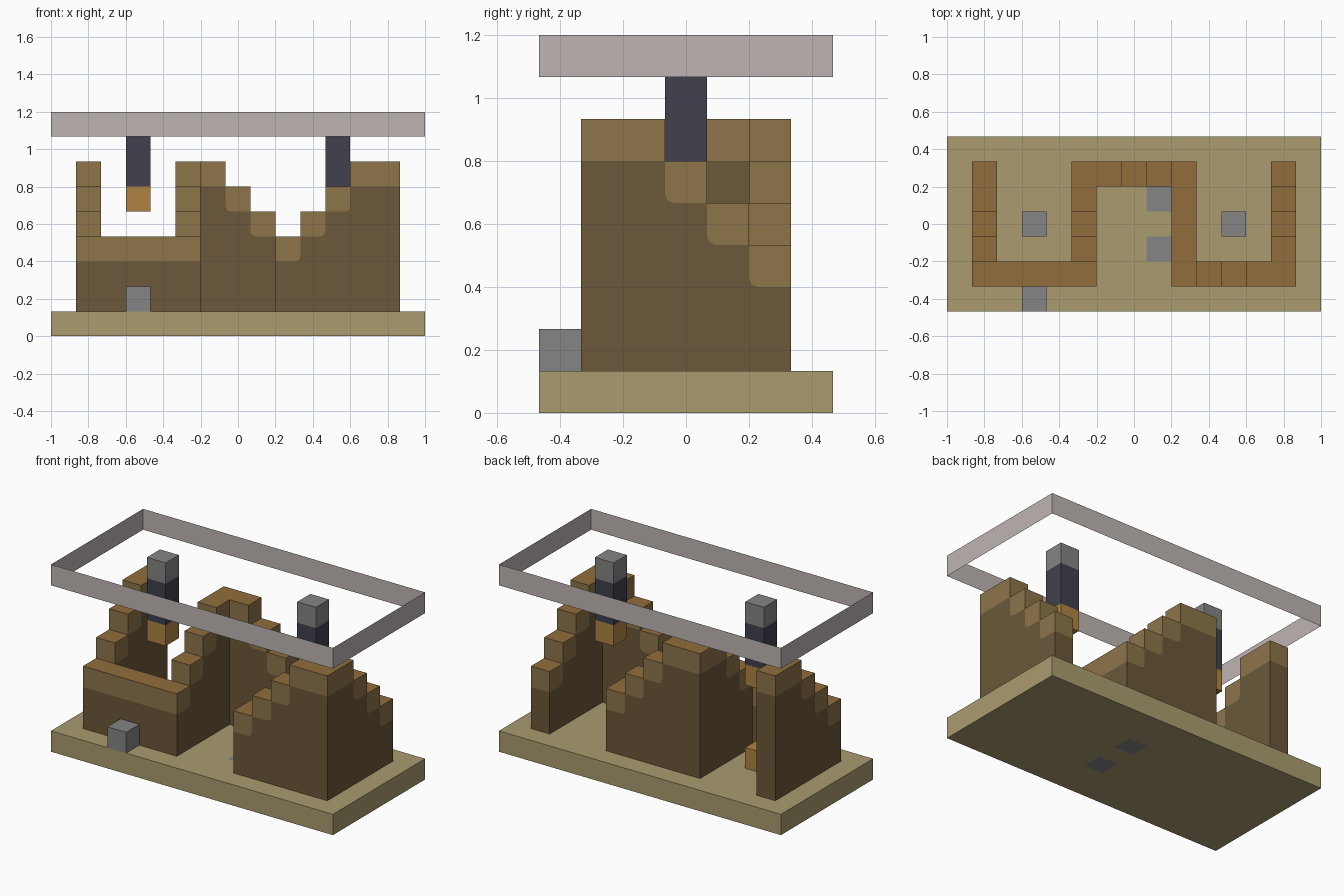
import bpy
import bmesh
from mathutils import Vector

if "Cube" in bpy.data.objects:
    bpy.data.objects.remove(bpy.data.objects["Cube"])

U = 2 / 15            # one grid cell
CUT = 0.2             # rounding of the turf edge, in cells
ORIGIN = Vector((-7.5, -3.5, 0))


def material(name, r, g, b):
    def linear(c):
        c /= 255
        return c / 12.92 if c <= 0.04045 else ((c + 0.055) / 1.055) ** 2.4
    colour = (linear(r), linear(g), linear(b), 1)
    m = bpy.data.materials.new(name)
    m.use_nodes = True
    m.diffuse_color = colour
    m.node_tree.nodes["Principled BSDF"].inputs["Base Color"].default_value = colour
    return m


sand = material("sand", 170, 156, 111)
stone = material("grey stone", 133, 133, 133)
slate = material("dark slate", 65, 64, 77)
dirt = material("brown dirt", 107, 88, 58)
turf_side = material("turf side", 141, 117, 74)
turf_top = material("turf top", 145, 109, 60)
amber = material("amber", 175, 132, 66)
pale = material("pale stone", 190, 181, 180)


def finish(name, bm, *materials):
    """Turn a mesh in cell units into a scaled, centred object."""
    bmesh.ops.recalc_face_normals(bm, faces=bm.faces)
    for v in bm.verts:
        v.co = (v.co + ORIGIN) * U
    mesh = bpy.data.meshes.new(name)
    bm.to_mesh(mesh)
    bm.free()
    for m in materials:
        mesh.materials.append(m)
    obj = bpy.data.objects.new(name, mesh)
    bpy.context.collection.objects.link(obj)
    return obj


def extrude(bm, faces, offset):
    """Give flat faces a thickness, keeping the starting faces."""
    new = bmesh.ops.extrude_face_region(bm, geom=faces, use_keep_orig=True)["geom"]
    verts = [v for v in new if isinstance(v, bmesh.types.BMVert)]
    bmesh.ops.translate(bm, verts=verts, vec=offset)


def block(name, col, row, z, height, mat):
    bm = bmesh.new()
    bmesh.ops.create_cube(bm, size=1)
    bmesh.ops.scale(bm, verts=bm.verts, vec=(1, 1, height))
    bmesh.ops.translate(bm, verts=bm.verts, vec=(col + 0.5, row + 0.5, z + height / 2))
    return finish(name, bm, mat)


def prism(name, outline, start, along_x, *materials):
    """Extrude a (distance, height) outline one cell thick."""
    col, row = start
    bm = bmesh.new()
    if along_x:
        pts, depth = [(col + d, row, z) for d, z in outline], (0, 1, 0)
    else:
        pts, depth = [(col, row + d, z) for d, z in outline], (1, 0, 0)
    face = bm.faces.new([bm.verts.new(p) for p in pts])
    extrude(bm, [face], depth)
    bmesh.ops.recalc_face_normals(bm, faces=bm.faces)
    for f in bm.faces:
        if len(materials) > 1 and f.normal.z > 0.9:
            f.material_index = 1
    finish(name, bm, *materials)


def wall(name, start, along_x, heights):
    """Stepped wall: dirt body with a one-cell turf band along its top."""
    top, seam = [], []
    count = len(heights)
    for i, h in enumerate(heights):
        before = heights[i - 1] if i else h
        after = heights[i + 1] if i + 1 < count else h
        top += [(i, h), (i + 1, h)]
        low = h - 1
        # round the band's lower corner beside a taller step
        if before > h:
            seam += [(i, low + CUT), (i + CUT * 0.3, low + CUT * 0.3), (i + CUT, low)]
        else:
            seam.append((i, low))
        if after > h:
            seam += [(i + 1 - CUT, low), (i + 1 - CUT * 0.3, low + CUT * 0.3),
                     (i + 1, low + CUT)]
        else:
            seam.append((i + 1, low))

    def tidy(points):
        kept = []
        for p in points:
            if not kept or p != kept[-1]:
                kept.append(p)
        return kept
    top, seam = tidy(top), tidy(seam)
    prism(name + "_turf", top + seam[::-1], start, along_x, turf_side, turf_top)
    prism(name + "_dirt", [(0, 1)] + seam + [(count, 1)], start, along_x, dirt)


# Ground slab, with two stone cells let into it
bm = bmesh.new()
bmesh.ops.create_grid(bm, x_segments=15, y_segments=7, size=0.5)
for v in bm.verts:
    v.co = Vector(((v.co.x + 0.5) * 15, (v.co.y + 0.5) * 7, 0))
extrude(bm, bm.faces[:], (0, 0, 1))
for f in bm.faces:
    c = f.calc_center_median()
    if int(c.x) == 8 and int(c.y) in (2, 4) and abs(c.z - 0.5) > 0.4:
        f.material_index = 1
finish("ground_slab", bm, sand, stone)

# Winding wall
rising = [4, 5, 6, 7, 7]
wall("right_end_wall", (1, 1), False, rising)
wall("right_front_wall", (2, 1), True, [4, 4, 4])
wall("right_inner_wall", (5, 1), False, rising)
wall("middle_back_wall", (6, 5), True, [7, 6, 5, 4])
wall("left_inner_wall", (9, 2), False, [4, 4, 4])
wall("left_front_wall", (9, 1), True, [4, 5, 6, 7])
wall("left_end_wall", (13, 1), False, rising[::-1])

# Hanging pillars
for side, col in (("right", 3), ("left", 11)):
    block(side + "_pillar_foot", col, 3, 5, 1, amber)
    block(side + "_pillar_shaft", col, 3, 6, 2, slate)
    block(side + "_pillar_cap", col, 3, 8, 1, stone)

# Loose blocks
block("front_stone_block", 3, 0, 1, 1, stone)
block("floor_amber_block", 3, 3, 1, 1, amber)

# Raised rectangular frame
bm = bmesh.new()
rim = bm.faces.new([bm.verts.new(p) for p in
                    ((0, 0, 8), (15, 0, 8), (15, 7, 8), (0, 7, 8))])
bmesh.ops.inset_individual(bm, faces=[rim], thickness=1, use_even_offset=True)
bmesh.ops.delete(bm, geom=[rim], context="FACES")
extrude(bm, bm.faces[:], (0, 0, 1))
finish("upper_frame", bm, pale)
